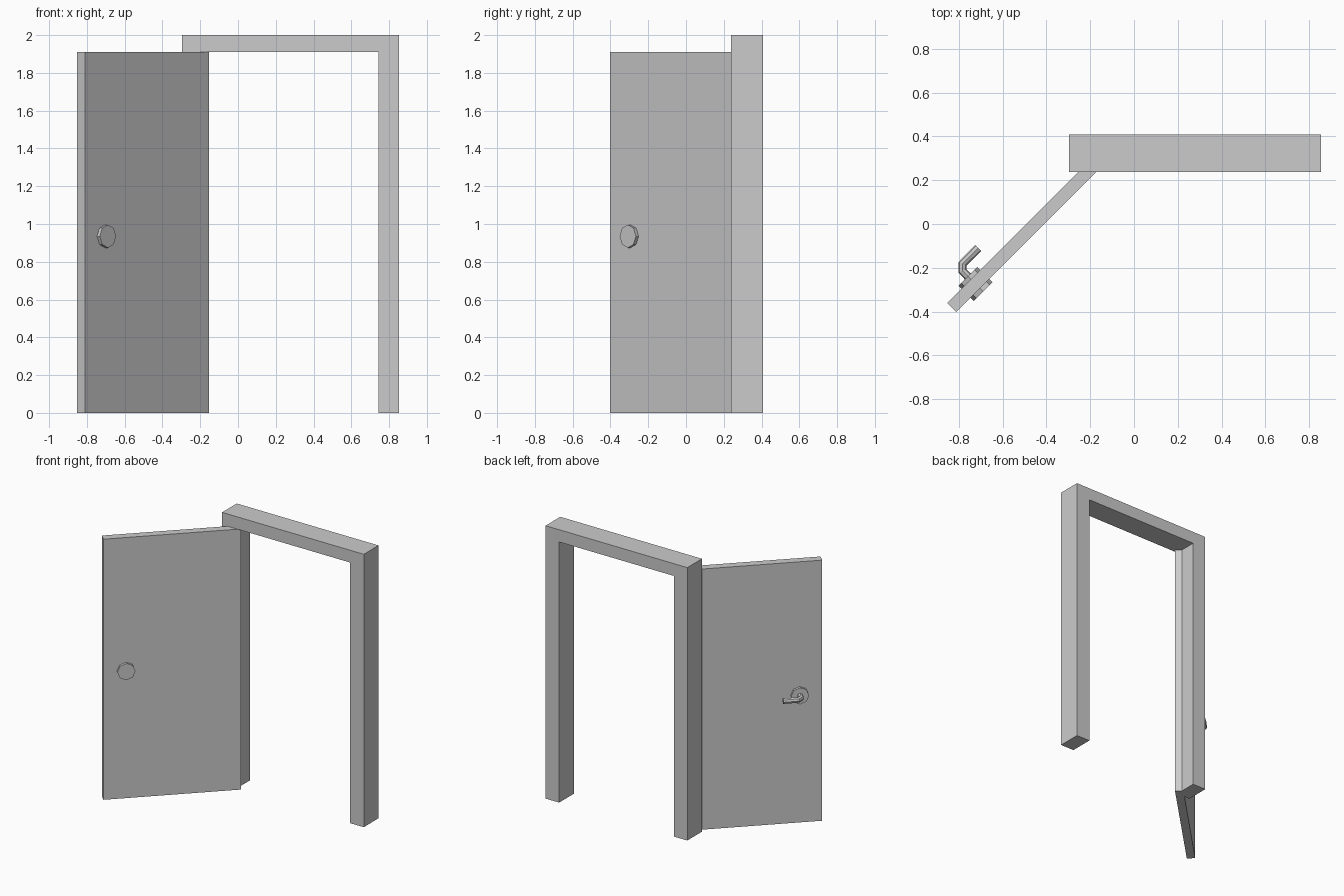
import bpy
import bmesh
from math import radians
from mathutils import Matrix

old = bpy.data.objects.get("Cube")
if old:
    bpy.data.objects.remove(old)

grey = bpy.data.materials.new("plain_grey")
grey.use_nodes = True
grey.diffuse_color = (0.6, 0.6, 0.6, 1)
grey.node_tree.nodes["Principled BSDF"].inputs["Base Color"].default_value = grey.diffuse_color

# The door leaf and its handle share a frame turned 45 degrees:
# local x runs toward the hinge, local y runs through the thickness.
SWING = Matrix.Rotation(radians(45), 4, "Z")
FREE_EDGE, HINGE_EDGE = -0.857, 0.071
FRONT, BACK = 0.289, 0.347
DOOR_TOP = 1.91
HANDLE_X, HANDLE_Z = -0.705, 0.935


def finish(name, bm, matrix=Matrix()):
    bmesh.ops.recalc_face_normals(bm, faces=bm.faces)
    mesh = bpy.data.meshes.new(name)
    bm.to_mesh(mesh)
    bm.free()
    mesh.materials.append(grey)
    obj = bpy.data.objects.new(name, mesh)
    obj.matrix_world = matrix
    bpy.context.collection.objects.link(obj)
    return obj


def extrude_profile(name, points, y0, y1, matrix=Matrix()):
    """Extrude an x-z outline from y0 to y1."""
    bm = bmesh.new()
    face = bm.faces.new([bm.verts.new((x, y0, z)) for x, z in points])
    result = bmesh.ops.extrude_face_region(bm, geom=[face])
    moved = [v for v in result["geom"] if isinstance(v, bmesh.types.BMVert)]
    bmesh.ops.translate(bm, verts=moved, vec=(0, y1 - y0, 0))
    return finish(name, bm, matrix)


# Door frame: two posts and a lintel as one outline
left, right, inner_left, inner_right = -0.296, 0.853, -0.188, 0.743
extrude_profile("door_frame", [
    (left, 0), (left, 2), (right, 2), (right, 0),
    (inner_right, 0), (inner_right, DOOR_TOP),
    (inner_left, DOOR_TOP), (inner_left, 0)], 0.238, 0.408)

# Open door leaf
extrude_profile("door_leaf", [
    (FREE_EDGE, 0), (FREE_EDGE, DOOR_TOP),
    (HINGE_EDGE, DOOR_TOP), (HINGE_EDGE, 0)], FRONT, BACK, SWING)

# Octagonal round plates on both faces
for name, y in (("front_handle_plate", FRONT - 0.01), ("back_handle_plate", BACK + 0.01)):
    bm = bmesh.new()
    bmesh.ops.create_cone(bm, cap_ends=True, segments=8, radius1=0.061, radius2=0.061,
                          depth=0.02,
                          matrix=Matrix.Translation((HANDLE_X, y, HANDLE_Z))
                          @ Matrix.Rotation(radians(90), 4, "X"))
    finish(name, bm, SWING)

# Bent lever on the back face
curve = bpy.data.curves.new("handle_lever", "CURVE")
curve.dimensions = "3D"
curve.bevel_depth = 0.02
curve.bevel_resolution = 2
curve.use_fill_caps = True
path = [(HANDLE_X, BACK), (HANDLE_X, 0.402), (HANDLE_X + 0.023, 0.425), (-0.58, 0.425)]
spline = curve.splines.new("POLY")
spline.points.add(len(path) - 1)
for point, (x, y) in zip(spline.points, path):
    point.co = (x, y, HANDLE_Z, 1)
spline.use_smooth = False
curve.materials.append(grey)
lever = bpy.data.objects.new("handle_lever", curve)
lever.matrix_world = SWING
bpy.context.collection.objects.link(lever)
bpy.ops.object.select_all(action="DESELECT")
lever.select_set(True)
bpy.context.view_layer.objects.active = lever
bpy.ops.object.convert(target="MESH")
